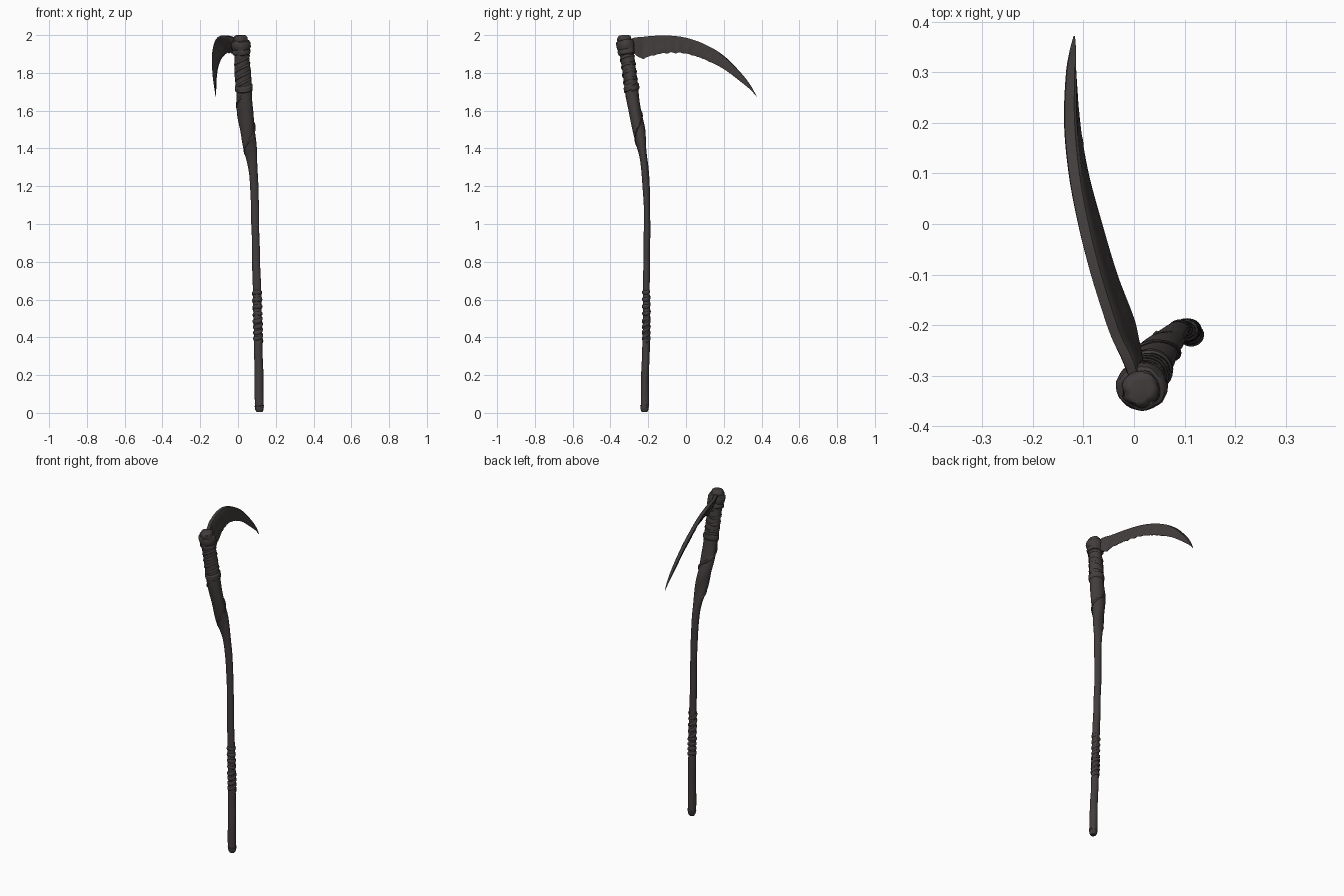
import bpy, bmesh, math
from mathutils import Vector, noise

if "Cube" in bpy.data.objects:
    bpy.data.objects.remove(bpy.data.objects["Cube"])

iron = bpy.data.materials.new("charcoal")
iron.diffuse_color = (0.055, 0.047, 0.046, 1)
iron.use_nodes = True
iron.node_tree.nodes["Principled BSDF"].inputs["Base Color"].default_value = iron.diffuse_color


def spline(rows, v):
    """Smooth lookup in rows keyed by their first value (cubic Hermite)."""
    v = min(max(v, rows[0][0]), rows[-1][0])
    i = next(k for k in range(len(rows) - 1) if v <= rows[k + 1][0])
    a, b = rows[i], rows[i + 1]
    p, n = rows[max(i - 1, 0)], rows[min(i + 2, len(rows) - 1)]
    h = b[0] - a[0]
    t = (v - a[0]) / h
    out = []
    for c in range(1, len(a)):
        m0 = (b[c] - p[c]) / (b[0] - p[0]) * h
        m1 = (n[c] - a[c]) / (n[0] - a[0]) * h
        out.append((2*t**3 - 3*t*t + 1) * a[c] + (t**3 - 2*t*t + t) * m0
                   + (3*t*t - 2*t**3) * b[c] + (t**3 - t*t) * m1)
    return out


def loft(name, rings, angle=40):
    """Skin a list of closed rings and cap both ends."""
    bm = bmesh.new()
    vs = [[bm.verts.new(p) for p in r] for r in rings]
    n = len(rings[0])
    for a, b in zip(vs, vs[1:]):
        for j in range(n):
            bm.faces.new((a[j], a[(j + 1) % n], b[(j + 1) % n], b[j]))
    bm.faces.new(vs[0])
    bm.faces.new(vs[-1])
    bmesh.ops.recalc_face_normals(bm, faces=bm.faces)
    me = bpy.data.meshes.new(name)
    bm.to_mesh(me)
    bm.free()
    me.materials.append(iron)
    ob = bpy.data.objects.new(name, me)
    bpy.context.collection.objects.link(ob)
    bpy.ops.object.select_all(action='DESELECT')
    ob.select_set(True)
    bpy.context.view_layer.objects.active = ob
    bpy.ops.object.shade_smooth_by_angle(angle=math.radians(angle))
    return ob


# Shaft centre line: z, x, y, x radius, y radius
SHAFT = [(0.0, .114, -.22, .024, .022), (.2, .11, -.216, .023, .021),
         (.42, .106, -.21, .022, .019), (.62, .101, -.21, .022, .018),
         (1.0, .091, -.206, .021, .017), (1.2, .086, -.211, .022, .018),
         (1.33, .075, -.222, .026, .021), (1.45, .057, -.242, .039, .027),
         (1.6, .037, -.27, .043, .034), (1.72, .031, -.289, .041, .036),
         (1.85, .022, -.306, .040, .037), (1.95, .016, -.322, .040, .037),
         (2.0, .013, -.331, .034, .034)]


def shaft_frame(z):
    a, b = spline(SHAFT, z - .01), spline(SHAFT, z + .01)
    c = spline(SHAFT, z)
    t = Vector((b[0] - a[0], b[1] - a[1], .02)).normalized()
    u = Vector((0, 1, 0)).cross(t).normalized()
    return Vector((c[0], c[1], z)), u, t.cross(u), c[2], c[3]


def around(z, ang, grow=0.0):
    o, u, v, rx, ry = shaft_frame(z)
    return o + u * math.cos(ang) * (rx + grow) + v * math.sin(ang) * (ry + grow)


# Shaft of gnarled wood, with twisting ridges and rounded ends
rings = []
steps = 150
for i in range(steps + 1):
    z = .004 + 1.984 * i / steps
    end = min(1, .55 + (z / .02) * .45) if z < .02 else 1
    o = shaft_frame(z)[0]
    ridge = .004 * math.exp(-((z - 1.48) / .14) ** 2)
    ring = []
    for j in range(20):
        a = 2 * math.pi * j / 20
        p = around(z, a, ridge * math.sin(2 * a - z * 22))
        p += (p - o) * .13 * noise.noise(Vector((math.cos(a), math.sin(a), z * 7)))
        q = o + (p - o) * end
        q.z = min(max(q.z, 0), 1.99)
        ring.append(q)
    rings.append(ring)
loft("shaft", rings)


def wrap(name, z0, z1, turns, r, tilt=0.0, phase=0.0):
    """Cord wound round the shaft from z0 to z1."""
    n = int(26 * turns)
    rings = []
    for i in range(n + 1):
        t = i / n
        a = phase + 2 * math.pi * turns * t
        z = z0 + (z1 - z0) * t + tilt * math.sin(a + phase)
        p = around(z, a)
        o = shaft_frame(z)[0]
        out = (p - o).normalized()
        up = Vector((0, 0, 1))
        k = r * (1 + .3 * noise.noise(p * 30))
        rings.append([p + out * k * .7 * math.cos(b) + up * k * 1.5 * math.sin(b)
                      for b in (2 * math.pi * m / 8 for m in range(8))])
    return loft(name, rings)


# Grip binding, neck binding and separate knots
wrap("grip_wrap_low", .38, .50, 4, .007, .008)
wrap("grip_wrap_high", .50, .65, 4, .007, -.008, 1)
wrap("neck_wrap", 1.73, 1.89, 4, .005, .012, 2)
wrap("neck_band", 1.71, 1.73, 2, .009, .006)
wrap("twist_vine", 1.36, 1.68, 1.3, .006, 0, 2.5)
wrap("foot_band", .03, .04, 1.1, .002)


def sleeve(name, profile, bump):
    """Ring shaped cover following the shaft; profile is (z, extra radius)."""
    rings = []
    for z, g in profile:
        ring = []
        for j in range(28):
            a = 2 * math.pi * j / 28
            k = g + bump * noise.noise(Vector((2 * math.cos(a), 2 * math.sin(a), z * 25)))
            p = around(z, a, k)
            p.z = min(p.z, 2.0)
            ring.append(p)
        rings.append(ring)
    return loft(name, rings)


# Head collar and knobbed cap
sleeve("head_collar", [(1.895, -.003), (1.90, .006), (1.915, .009), (1.925, .005),
                       (1.935, .009), (1.955, .011), (1.97, .008), (1.977, -.004)], .006)
sleeve("head_cap", [(1.965, .0), (1.98, .002), (1.99, .0), (1.998, -.007), (2.0, -.014)], .007)

# Blade: y, spine z, edge z, spine x, edge x, thickness scale
BLADE = [(-.31, 1.975, 1.915, .002, .012, .8), (-.27, 1.987, 1.898, -.012, .016, 1),
         (-.225, 1.991, 1.874, -.034, .008, 1), (-.19, 1.995, 1.89, -.047, 0, 1),
         (-.1, 1.998, 1.905, -.075, -.034, 1), (0, 1.986, 1.902, -.100, -.064, 1),
         (.1, 1.951, 1.870, -.118, -.091, 1), (.2, 1.891, 1.820, -.127, -.108, .95),
         (.3, 1.79, 1.745, -.125, -.117, .75), (.345, 1.729, 1.707, -.121, -.118, .45),
         (.372, 1.680, 1.676, -.118, -.118, .1)]
SECTION = [(0, .010), (.08, .0135), (.3, .011), (.5, .0085), (.62, .008), (.8, .006), (1, .0015)]
rings = []
for i in range(111):
    y = -.31 + .682 * i / 110
    zt, zb, xt, xb, k = spline(BLADE, y)
    fade = min(1, max(0, (.3 - y) / .35))
    chip = .007 * fade * noise.noise(Vector((y * 45, 3, 0)))

    def point(f, h, side):
        rough = .004 * fade * noise.noise(Vector((y * 40, f * 5, side * 9))) if f > .4 else 0
        return (xt + (xb - xt) * f + side * (h * k + rough * (f < 1)), y,
                zt + (zb - zt) * f + chip * f * f)
    rings.append([point(f, h, 1) for f, h in SECTION]
                 + [point(f, h, -1) for f, h in reversed(SECTION)])
loft("blade", rings, 30)
